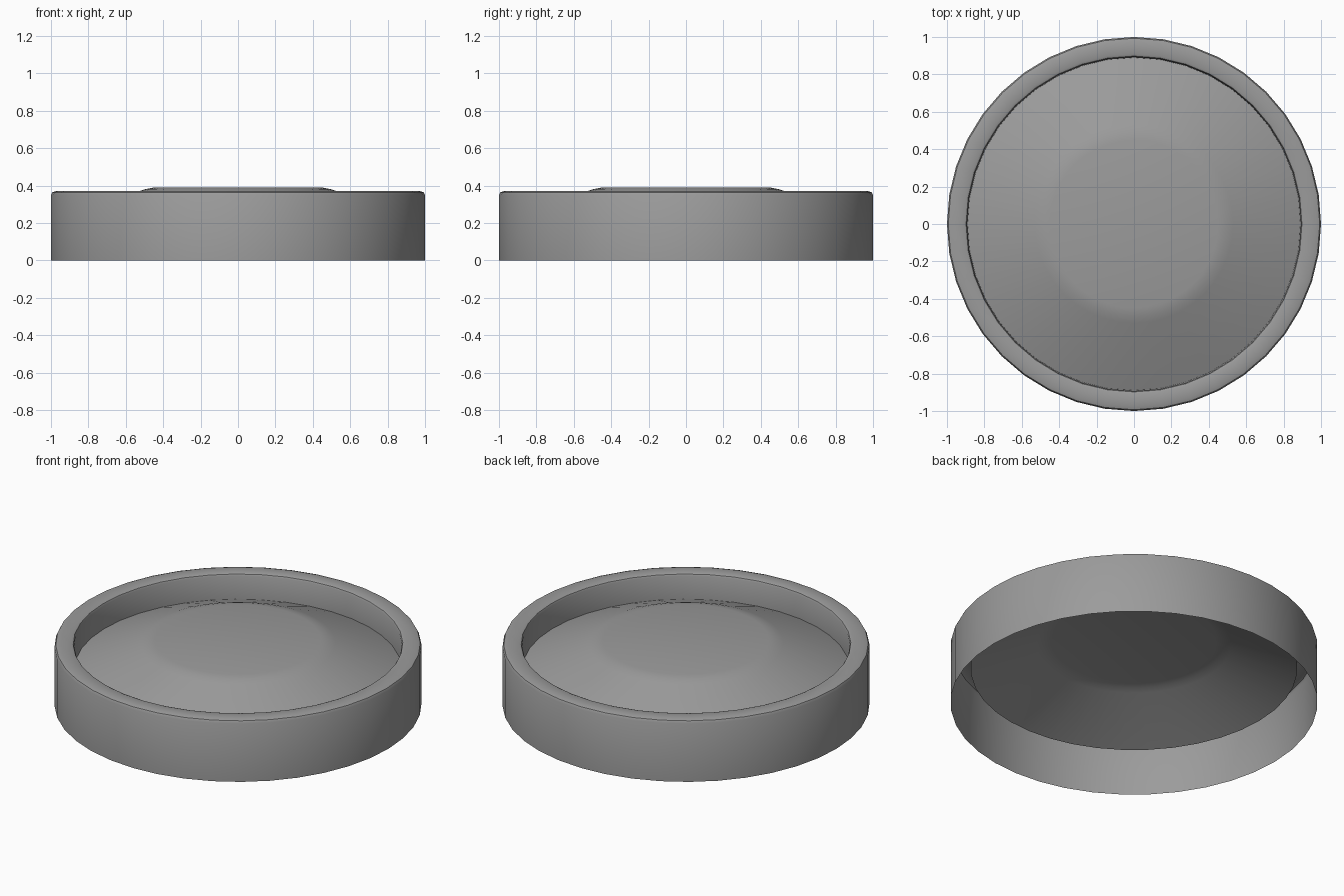
import bpy, bmesh, math

if "Cube" in bpy.data.objects:
    bpy.data.objects.remove(bpy.data.objects["Cube"])

SIDES = 40


def lathe(name, profile):
    """Spin an (r, z) profile around z and cap the last ring with a flat face."""
    bm = bmesh.new()
    rings = []
    for r, z in profile:
        angles = [2 * math.pi * i / SIDES for i in range(SIDES)]
        rings.append([bm.verts.new((r * math.cos(a), r * math.sin(a), z)) for a in angles])
    for low, high in zip(rings, rings[1:]):
        for i in range(SIDES):
            j = (i + 1) % SIDES
            bm.faces.new((low[i], low[j], high[j], high[i]))
    bm.faces.new(rings[-1])
    mesh = bpy.data.meshes.new(name)
    bm.to_mesh(mesh)
    bm.free()
    obj = bpy.data.objects.new(name, mesh)
    bpy.context.collection.objects.link(obj)
    bpy.context.view_layer.objects.active = obj
    obj.select_set(True)
    bpy.ops.object.shade_smooth_by_angle(angle=math.radians(35))
    return obj


# Open-bottomed shell: outer wall, rounded rim, inner wall, sloped raised centre
cap = lathe("round_cap", [
    (1.0, 0.0), (1.0, 0.35), (0.993, 0.364), (0.975, 0.37),
    (0.91, 0.37), (0.898, 0.365), (0.893, 0.355), (0.89, 0.217),
    (0.53, 0.369), (0.495, 0.381), (0.45, 0.39),
])

# Dark grey finish
grey = bpy.data.materials.new("dark_grey")
grey.diffuse_color = (0.33, 0.33, 0.33, 1.0)
grey.use_nodes = True
grey.node_tree.nodes["Principled BSDF"].inputs["Base Color"].default_value = grey.diffuse_color
cap.data.materials.append(grey)
